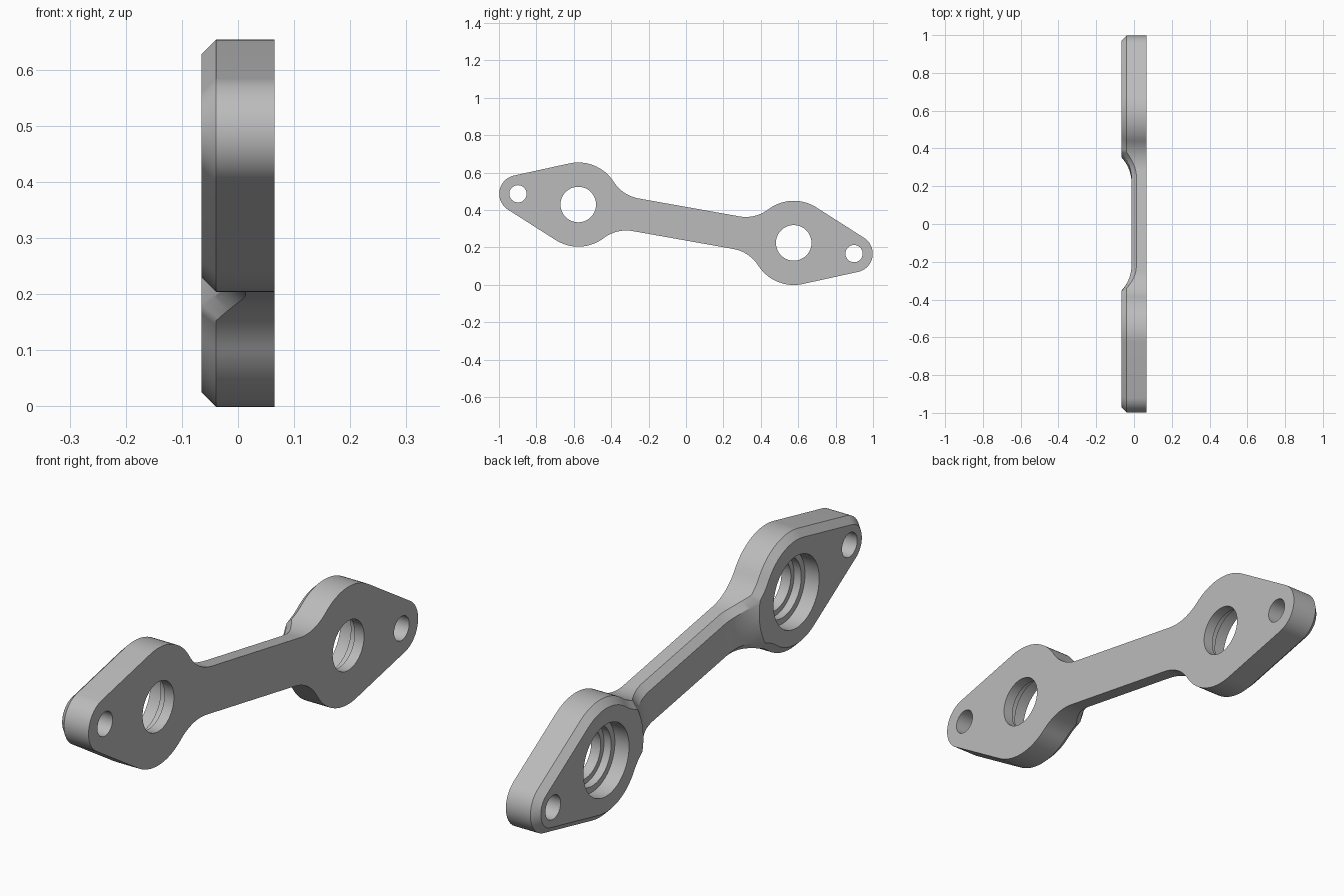
import bpy, bmesh
from math import sin, cos, acos, asin, atan2, sqrt, pi, radians
from mathutils import Matrix, Vector

if "Cube" in bpy.data.objects:
    bpy.data.objects.remove(bpy.data.objects["Cube"])

# Main dimensions (local x along the link, z through the thickness)
LOBE, EAR = 0.585, 0.9126            # centre distances of big and small ends
R_LOBE, R_EAR, R_FIL = 0.225, 0.1, 0.2
ARM, BEVEL = 0.0886, 0.026           # half width of arm, edge chamfer
TOP, ARM_TOP = 0.065, 0.013
TILT = radians(10.09)

vc = ARM + R_FIL
D = R_FIL + R_LOBE
uc = sqrt(D * D - vc * vc)
fillet_c = Vector((LOBE - uc, vc))
lobe_c = Vector((LOBE, 0))
drop = TOP - ARM_TOP
run = sqrt(R_FIL ** 2 - (R_FIL - drop) ** 2)
r_end = R_LOBE + run


def direction(a):
    return Vector((cos(a), sin(a)))


def sweep(a, b, n):
    return [a + (b - a) * i / n for i in range(n + 1)]


def height(r):
    """Top surface height at distance r from the lobe, on the arm side."""
    k = max(0.0, min(run, r_end - r))
    return ARM_TOP + R_FIL - sqrt(R_FIL ** 2 - k * k)


# Quarter outline as (point, outward normal), from the tip to the arm middle
tan_a = pi / 2 - asin((R_LOBE - R_EAR) / (EAR - LOBE))
fil_a = pi - atan2(vc, uc)
q = R_FIL + BEVEL
split_a = fil_a - acos((D * D + q * q - R_LOBE ** 2) / (2 * D * q))
flat = [(Vector((EAR, 0)) + R_EAR * direction(a), direction(a)) for a in sweep(0, tan_a, 12)]
flat += [(lobe_c + R_LOBE * direction(a), direction(a)) for a in sweep(tan_a, fil_a, 20)]
flat += [(fillet_c - R_FIL * direction(a), direction(a)) for a in sweep(fil_a, split_a, 6)[1:]]
slope = [(fillet_c - R_FIL * direction(a), direction(a)) for a in sweep(split_a, pi / 2, 14)[1:]]
u_end = LOBE - sqrt(r_end ** 2 - (ARM - BEVEL) ** 2)
slope += [(Vector((u, ARM)), Vector((0, 1))) for u in sweep(LOBE - uc, u_end, 6)[1:]]
stations = flat + slope + [(Vector((0, ARM)), Vector((0, 1)))]

# Quarter body: walls, chamfer, flat faces and the curved step to the arm
bm = bmesh.new()
low, rim, inner = [], [], []
for i, (p, n) in enumerate(stations):
    s = p - BEVEL * n
    z = TOP if i < len(flat) else height((s - lobe_c).length)
    low.append(bm.verts.new((p.x, p.y, -TOP)))
    rim.append(bm.verts.new((p.x, p.y, z - BEVEL)))
    inner.append(bm.verts.new((s.x, s.y, z)))
for a, b in ((low, rim), (rim, inner)):
    for i in range(len(a) - 1):
        bm.faces.new((a[i], a[i + 1], b[i + 1], b[i]))

arcs = []
for v in inner[len(flat) - 1:-1]:
    d = v.co.xy - lobe_c
    r, a0 = d.length, atan2(d.y, d.x)
    arc = [v]
    for a in sweep(a0, pi, 10)[1:]:
        w = lobe_c + r * direction(a)
        arc.append(bm.verts.new((w.x, max(w.y, 0), v.co.z)))
    arcs.append(arc)
for a, b in zip(arcs, arcs[1:]):
    for i in range(10):
        bm.faces.new((a[i], a[i + 1], b[i + 1], b[i]))
bm.faces.new(inner[:len(flat)] + arcs[0][1:])
bm.faces.new(arcs[-1][::-1] + [inner[-1], bm.verts.new((0, 0, ARM_TOP))])
bm.faces.new(low + [bm.verts.new((0, 0, -TOP))])
bmesh.ops.recalc_face_normals(bm, faces=bm.faces)
if next(f for f in bm.faces if len(f.verts) > len(stations)).normal.z > 0:
    bmesh.ops.reverse_faces(bm, faces=bm.faces)
mesh = bpy.data.meshes.new("link_plate")
bm.to_mesh(mesh)
bm.free()
plate = bpy.data.objects.new("link_plate", mesh)
bpy.context.collection.objects.link(plate)

steel = bpy.data.materials.new("plain_grey")
steel.use_nodes = True
steel.diffuse_color = (0.5, 0.5, 0.5, 1)
steel.node_tree.nodes["Principled BSDF"].inputs["Base Color"].default_value = (0.5, 0.5, 0.5, 1)
mesh.materials.append(steel)

bpy.context.view_layer.objects.active = plate
plate.select_set(True)
mirror = plate.modifiers.new("mirror", "MIRROR")
mirror.use_axis = (True, True, False)
mirror.merge_threshold = 0.0001
bpy.ops.object.modifier_apply(modifier="mirror")


def bore(x, radius, z0, z1):
    """Cut a round hole between two heights."""
    b = bmesh.new()
    bmesh.ops.create_cone(b, cap_ends=True, segments=64, radius1=radius, radius2=radius,
                          depth=z1 - z0, matrix=Matrix.Translation((x, 0, (z0 + z1) / 2)))
    m = bpy.data.meshes.new("hole_cutter")
    b.to_mesh(m)
    b.free()
    m.materials.append(steel)
    cutter = bpy.data.objects.new("hole_cutter", m)
    cutter.hide_render = True
    bpy.context.collection.objects.link(cutter)
    mod = plate.modifiers.new("bore", "BOOLEAN")
    mod.operation, mod.solver, mod.object = "DIFFERENCE", "EXACT", cutter
    bpy.ops.object.modifier_apply(modifier="bore")
    bpy.data.objects.remove(cutter)


# Stepped bearing pockets and bolt holes
for side in (-1, 1):
    bore(side * LOBE, 0.095, -0.1, 0.1)
    bore(side * LOBE, 0.115, -0.025, 0.1)
    bore(side * LOBE, 0.138, 0.005, 0.1)
    bore(side * EAR, 0.046, -0.1, 0.1)

bpy.ops.object.shade_smooth_by_angle(angle=radians(25))

# Stand the link on edge, tilted, with the pockets facing the right side
c, s = cos(TILT), sin(TILT)
plate.matrix_world = Matrix(((0, 0, -1, 0), (c, -s, 0, 0), (-s, -c, 0, 0.3265), (0, 0, 0, 1)))
